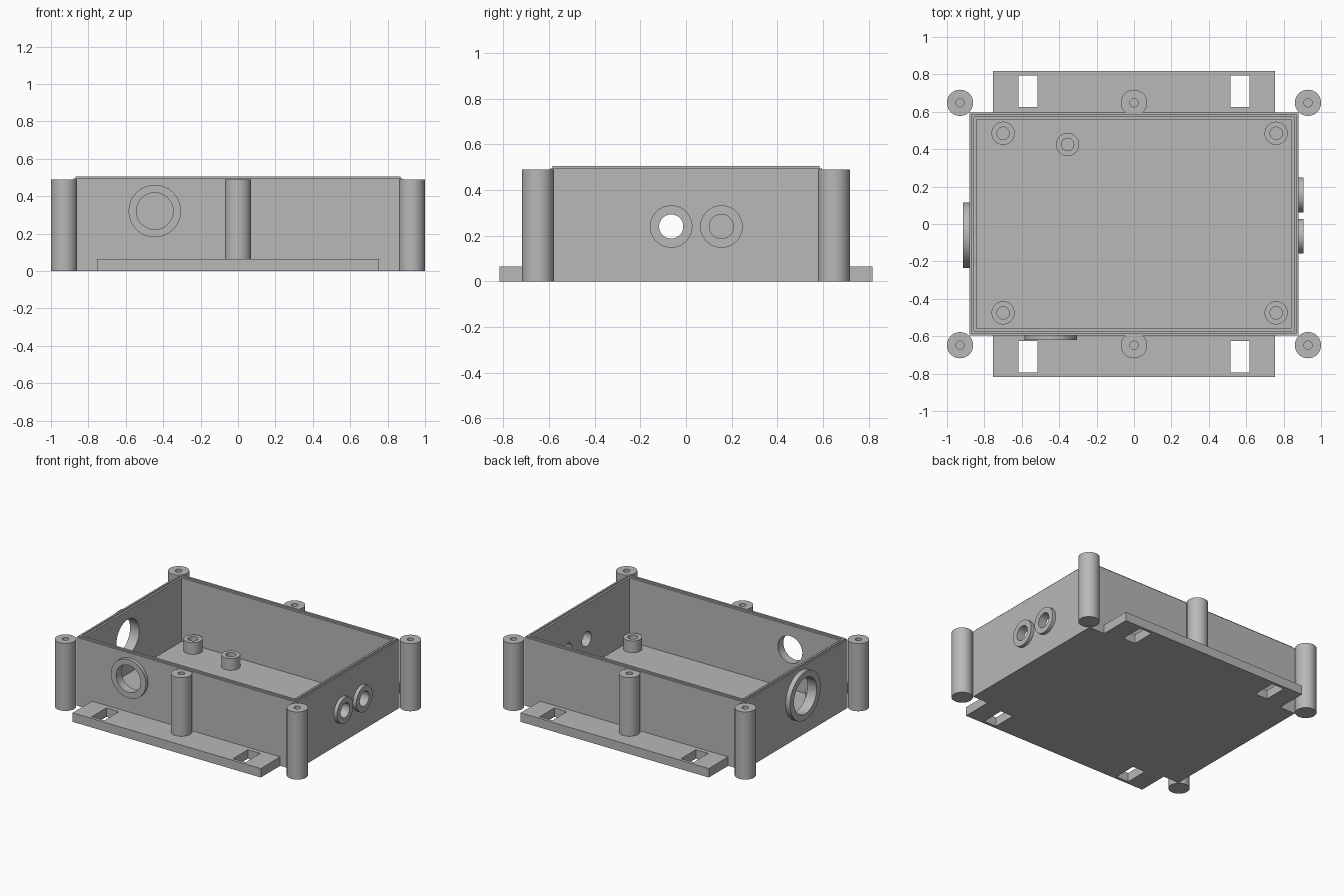
import bpy, bmesh, math
from mathutils import Matrix, Vector

cube = bpy.data.objects.get("Cube")
if cube:
    bpy.data.objects.remove(cube, do_unlink=True)

grey = bpy.data.materials.new("plain grey")
grey.use_nodes = True
GREY = (0.48, 0.48, 0.48, 1)
grey.diffuse_color = GREY
grey.node_tree.nodes["Principled BSDF"].inputs["Base Color"].default_value = GREY


def finish(name, bm, smooth=False):
    bmesh.ops.recalc_face_normals(bm, faces=bm.faces)
    mesh = bpy.data.meshes.new(name)
    bm.to_mesh(mesh)
    bm.free()
    mesh.materials.append(grey)
    ob = bpy.data.objects.new(name, mesh)
    bpy.context.collection.objects.link(ob)
    if smooth:
        bpy.ops.object.select_all(action='DESELECT')
        ob.select_set(True)
        bpy.context.view_layer.objects.active = ob
        bpy.ops.object.shade_smooth_by_angle(angle=math.radians(35))
    return ob


def skin(bm, rings, closed):
    """Bridge successive rings; close the loop or cap both ends."""
    n = len(rings[0])
    pairs = list(zip(rings, rings[1:]))
    if closed:
        pairs.append((rings[-1], rings[0]))
    else:
        bm.faces.new(rings[0])
        bm.faces.new(rings[-1])
    for a, b in pairs:
        for i in range(n):
            j = (i + 1) % n
            bm.faces.new((a[i], a[j], b[j], b[i]))


def turned(name, profile, centre, axis=(0, 0, 1), closed=False, sides=48):
    """Turn a (radius, height) profile around an axis."""
    bm = bmesh.new()
    rings = []
    for r, h in profile:
        rings.append([bm.verts.new((r * math.cos(2 * math.pi * i / sides),
                                    r * math.sin(2 * math.pi * i / sides), h))
                      for i in range(sides)])
    skin(bm, rings, closed)
    turn = Vector((0, 0, 1)).rotation_difference(Vector(axis)).to_matrix().to_4x4()
    bm.transform(Matrix.Translation(centre) @ turn)
    return finish(name, bm, True)


def block(name, lo, hi):
    bm = bmesh.new()
    bmesh.ops.create_cube(bm, size=1)
    lo, hi = Vector(lo), Vector(hi)
    for v in bm.verts:
        v.co = (lo + hi) / 2 + v.co * (hi - lo)
    return finish(name, bm)


def cut(ob, cutter):
    mod = ob.modifiers.new("cut", 'BOOLEAN')
    mod.operation = 'DIFFERENCE'
    mod.solver = 'EXACT'
    mod.object = cutter
    bpy.ops.object.select_all(action='DESELECT')
    ob.select_set(True)
    bpy.context.view_layer.objects.active = ob
    bpy.ops.object.modifier_apply(modifier=mod.name)
    bpy.data.objects.remove(cutter, do_unlink=True)


# Open tray with a raised lip running along the rim
HX, HY, WALL_TOP = 0.88, 0.595, 0.495
bm = bmesh.new()
rings = []
for inset, z in [(0, 0), (0, WALL_TOP), (0.01, WALL_TOP), (0.01, 0.505),
                 (0.024, 0.505), (0.024, WALL_TOP), (0.038, WALL_TOP), (0.038, 0.035)]:
    x, y = HX - inset, HY - inset
    rings.append([bm.verts.new(p) for p in ((-x, -y, z), (x, -y, z), (x, y, z), (-x, y, z))])
skin(bm, rings, False)
tray = finish("tray", bm)

# Cable openings with collars: name, wall point, outward axis, outer and hole radius, depth
openings = [("front_collar", (-0.445, -HY, 0.32), (0, -1, 0), 0.14, 0.098, 0.025),
            ("right_collar", (-HX, -0.06, 0.30), (-1, 0, 0), 0.175, 0.13, 0.035),
            ("left_front_collar", (HX, -0.065, 0.24), (1, 0, 0), 0.093, 0.053, 0.025),
            ("left_back_collar", (HX, 0.155, 0.24), (1, 0, 0), 0.093, 0.053, 0.025)]
for name, point, axis, outer, hole, depth in openings:
    cut(tray, turned("hole_cutter", [(hole, -0.1), (hole, 0.1)], point, axis))
    turned(name, [(hole, 0), (outer, 0), (outer, depth), (hole, depth)], point, axis, closed=True)

# Mounting flanges with slots, and screw posts, front and back
POST_TOP, POST_R, PILOT_R = 0.49, 0.07, 0.022
for side, s in (("front", -1), ("back", 1)):
    ys = sorted((s * HY, s * 0.817))
    flange = block(side + "_flange", (-0.755, ys[0], 0), (0.755, ys[1], 0.065))
    slot = sorted((s * 0.625, s * 0.795))
    for x in (-0.567, 0.567):
        cut(flange, block("slot_cutter", (x - 0.05, slot[0], -0.1), (x + 0.05, slot[1], 0.2)))
    for place, x, base in (("right", -0.93, 0), ("middle", 0, 0.06), ("left", 0.93, 0)):
        turned(f"{side}_{place}_post",
               [(POST_R, base), (POST_R, POST_TOP), (PILOT_R, POST_TOP), (PILOT_R, 0.15)],
               (x, s * 0.648, 0))

# Standoffs on the tray floor
for i, (x, y) in enumerate([(-0.70, 0.485), (0.76, 0.485), (-0.70, -0.475),
                            (0.76, -0.475), (-0.355, 0.425)]):
    turned(f"standoff_{i + 1}", [(0.062, 0.03), (0.062, 0.12), (0.033, 0.12), (0.033, 0.036)],
           (x, y, 0))
